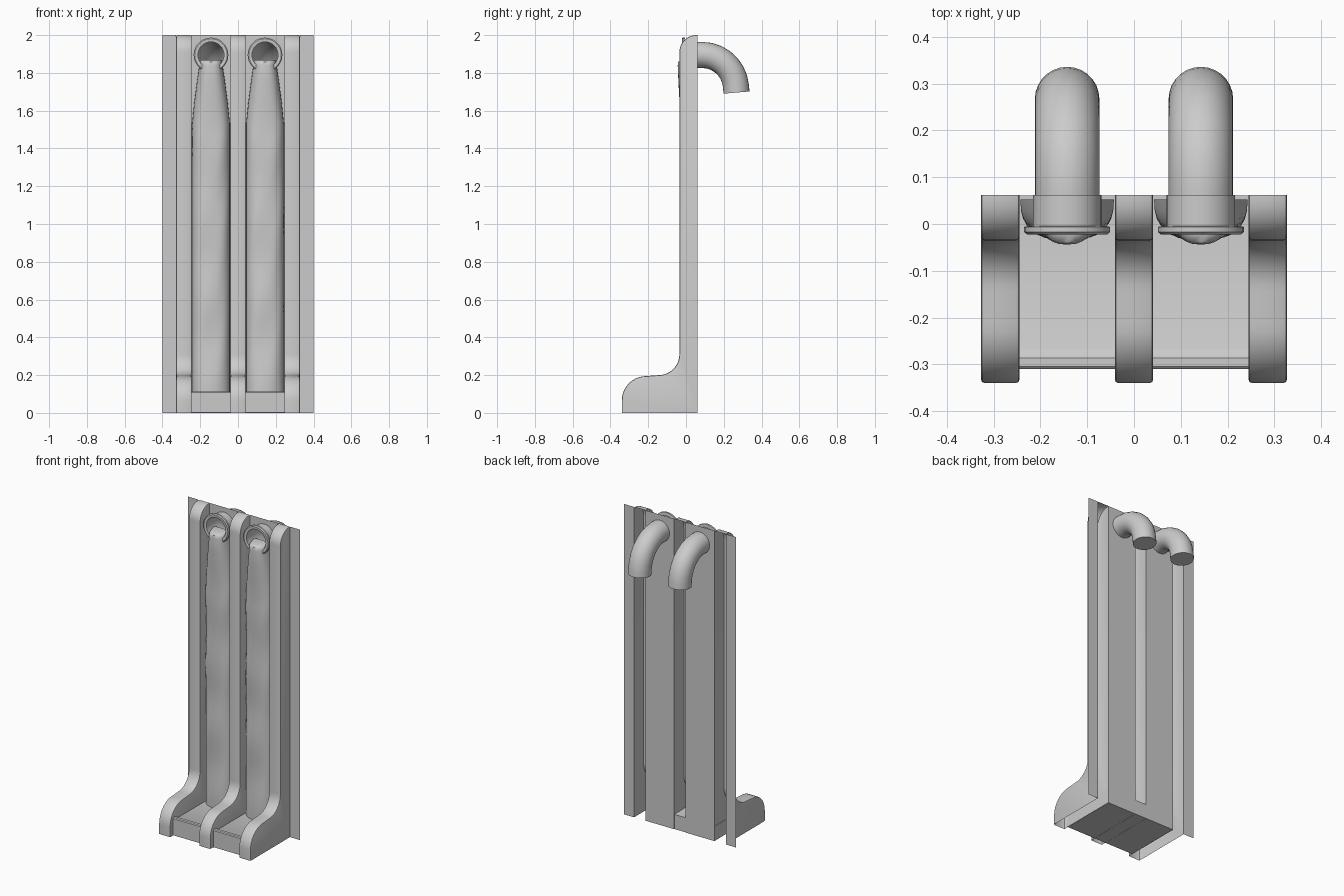
import bpy, bmesh, math
from math import sin, cos, pi, radians

if "Cube" in bpy.data.objects:
    bpy.data.objects.remove(bpy.data.objects["Cube"])

BACK = 0.062                 # plane of the rear wall
PIPE_X, PIPE_Z = 0.143, 1.895
SEGS = 28

stone = bpy.data.materials.new("plain grey")
stone.use_nodes = True
grey = (0.6, 0.6, 0.6, 1)
stone.diffuse_color = grey
stone.node_tree.nodes["Principled BSDF"].inputs["Base Color"].default_value = grey


def finish(bm, name, angle=35):
    bmesh.ops.remove_doubles(bm, verts=bm.verts, dist=1e-5)
    bmesh.ops.recalc_face_normals(bm, faces=bm.faces)
    mesh = bpy.data.meshes.new(name)
    bm.to_mesh(mesh)
    bm.free()
    ob = bpy.data.objects.new(name, mesh)
    bpy.context.collection.objects.link(ob)
    mesh.materials.append(stone)
    bpy.ops.object.select_all(action='DESELECT')
    ob.select_set(True)
    bpy.context.view_layer.objects.active = ob
    bpy.ops.object.shade_smooth_by_angle(angle=radians(angle))
    return ob


def loft(bm, rows, closed=True, cap_end=False):
    rings = [[bm.verts.new(p) for p in row] for row in rows]
    n = len(rings[0])
    for a, b in zip(rings, rings[1:]):
        for i in range(n if closed else n - 1):
            j = (i + 1) % n
            bm.faces.new((a[i], a[j], b[j], b[i]))
    if cap_end:
        bm.faces.new(rings[-1])


def arc(cy, cz, r, start, end, steps):
    return [(cy + r * cos(radians(start + (end - start) * i / steps)),
             cz + r * sin(radians(start + (end - start) * i / steps)))
            for i in range(steps + 1)]


def extrude_profile(profile, x0, x1):
    bm = bmesh.new()
    face = bm.faces.new([bm.verts.new((x0, y, z)) for y, z in profile])
    out = bmesh.ops.extrude_face_region(bm, geom=[face], use_keep_orig=True)
    for v in out["geom"]:
        if isinstance(v, bmesh.types.BMVert):
            v.co.x = x1
    bmesh.ops.recalc_face_normals(bm, faces=bm.faces)
    return bm


# Ribs: hollow curved uprights, open at the back and underneath
rib_profile = ([(BACK, 0), (BACK, 2)] + arc(0.055, 1.91, 0.09, 90, 180, 10)
               + arc(-0.145, 0.31, 0.11, 0, -90, 10)
               + arc(-0.21, 0.065, 0.13, 90, 180, 10) + [(-0.34, 0)])


def make_rib(name, x):
    bm = extrude_profile(rib_profile, x - 0.041, x + 0.041)
    sides = [f for f in bm.faces if abs(f.normal.x) > 0.9]
    hidden = [f for f in bm.faces if f not in sides and
              (f.normal.y > 0.9 or f.normal.z < -0.9)]
    bmesh.ops.delete(bm, geom=hidden, context='FACES')
    rims = [e for e in bm.edges if len(e.link_faces) == 2
            and any(abs(f.normal.x) > 0.9 for f in e.link_faces)]
    bmesh.ops.bevel(bm, geom=rims, offset=0.007, segments=2,
                    profile=0.5, affect='EDGES')
    finish(bm, name)


for name, x in (("right_rib", -0.286), ("middle_rib", 0), ("left_rib", 0.286)):
    make_rib(name, x)


# Rear wall: side wings and pierced panels
def make_panel(name, x0, x1, hole_x=None):
    bm = bmesh.new()
    loops = [[(x0, 0), (x1, 0), (x1, 2), (x0, 2)]]
    if hole_x is not None:
        loops.append([(hole_x + 0.069 * cos(2 * pi * i / SEGS),
                       PIPE_Z + 0.069 * sin(2 * pi * i / SEGS))
                      for i in range(SEGS)])
    for pts in loops:
        vs = [bm.verts.new((x, BACK, z)) for x, z in pts]
        for a, b in zip(vs, vs[1:] + vs[:1]):
            bm.edges.new((a, b))
    bmesh.ops.triangle_fill(bm, edges=bm.edges, use_beauty=True)
    finish(bm, name)


# Spout collar and down-turned pipe
def make_collar(name, x):
    profile = [(0.069, BACK), (0.069, -0.02), (0.086, -0.022), (0.092, -0.017),
               (0.092, -0.006), (0.073, -0.004), (0.073, BACK)]
    bm = bmesh.new()
    loft(bm, [[(x + r * cos(2 * pi * i / SEGS), y, PIPE_Z + r * sin(2 * pi * i / SEGS))
               for i in range(SEGS)] for r, y in profile])
    finish(bm, name)


def make_pipe(name, x):
    r, bend, cy = 0.069, 0.18, 0.085
    stations = [(BACK, PIPE_Z, 0)]
    for i in range(8):
        a = radians(85 * i / 7)
        stations.append((cy + bend * sin(a), PIPE_Z - bend + bend * cos(a), a))
    y, z, a = stations[-1]
    stations.append((y + 0.035 * cos(a), z - 0.035 * sin(a), a))
    bm = bmesh.new()
    rows = []
    for y, z, a in stations:
        rows.append([(x + r * cos(2 * pi * i / SEGS),
                      y + r * sin(2 * pi * i / SEGS) * sin(a),
                      z + r * sin(2 * pi * i / SEGS) * cos(a)) for i in range(SEGS)])
    loft(bm, rows, cap_end=True)
    finish(bm, name)


# Falling water: rounded sheet widening below the spout, with gentle ripples
def make_water(name, x):
    rows = [(1.866, 0.055, 0.0), (1.868, 0.056, 0.075), (1.858, 0.06, 0.093),
            (1.84, 0.062, 0.096), (1.75, 0.075, 0.092), (1.64, 0.089, 0.086),
            (1.53, 0.1, 0.08)]
    rows += [(1.53 - 0.06 * i, 0.1, 0.08 + 0.004 * sin(i * 0.9)) for i in range(1, 25)]
    bm = bmesh.new()
    grid = []
    for k, (z, hw, depth) in enumerate(rows):
        row = []
        for i in range(17):
            t = pi * i / 16
            c = cos(t)
            ripple = 0.003 * sin(k * 0.7 + 4 * c) if k > 6 else 0
            row.append((x + hw * math.copysign(abs(c) ** 0.75, c),
                        0.052 - (depth + ripple) * max(sin(t), 0) ** 0.8, z))
        grid.append(row)
    loft(bm, grid, closed=False)
    finish(bm, name, 50)


make_panel("right_wing", -0.4, -0.327)
make_panel("left_wing", 0.327, 0.4)
for side, s in (("right", -1), ("left", 1)):
    x = s * PIPE_X
    make_panel(side + "_panel", x - 0.102, x + 0.102, x)
    make_collar(side + "_collar", x)
    make_pipe(side + "_pipe", x)
    make_water(side + "_water", x)

# Basin with a raised front lip
basin = [(BACK - 0.001, 0.001), (-0.31, 0.001), (-0.31, 0.108), (-0.305, 0.113),
         (-0.287, 0.113), (-0.28, 0.105), (-0.265, 0.097), (BACK - 0.001, 0.095)]
finish(extrude_profile(basin, -0.247, 0.247), "basin")
